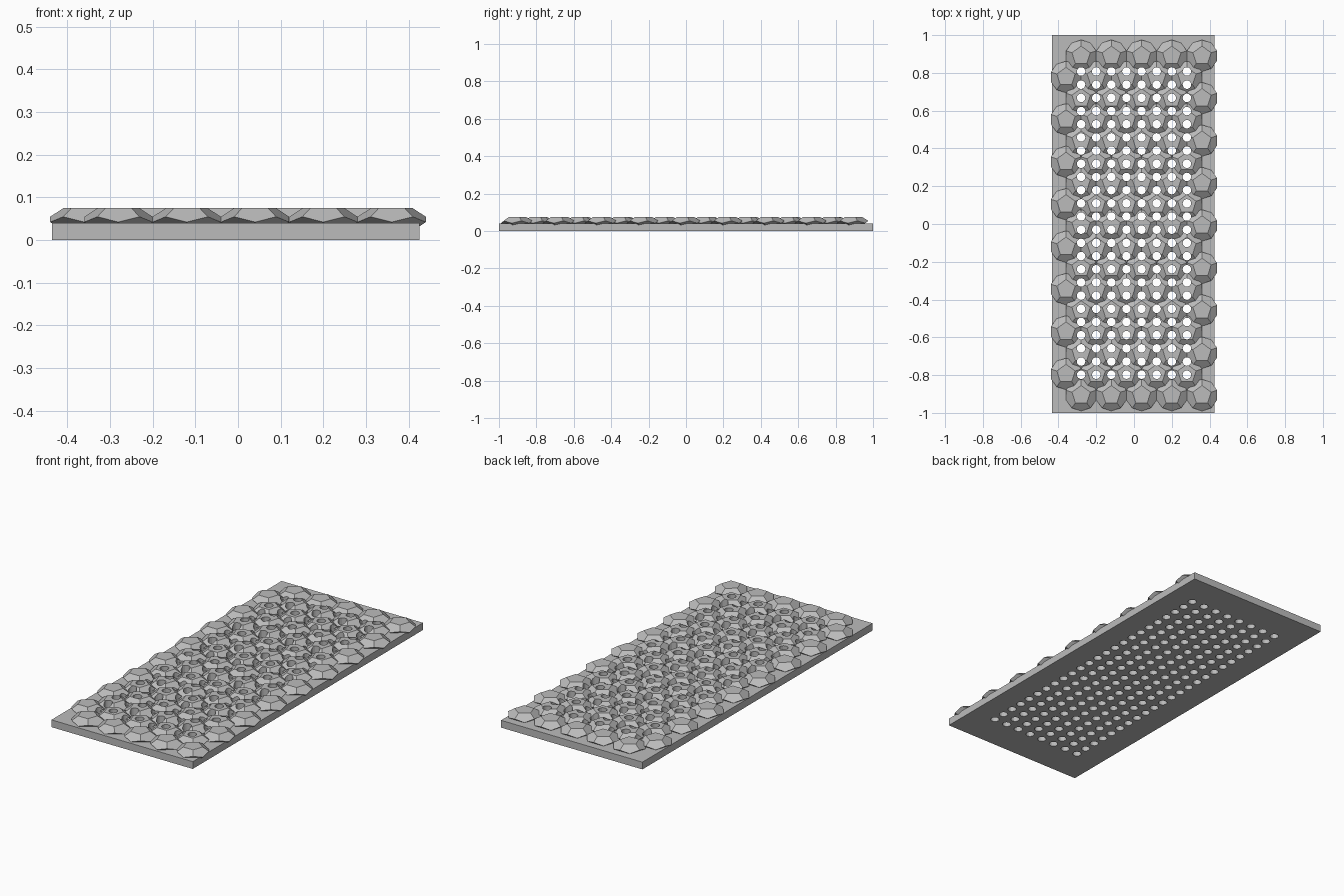
import bpy, bmesh, math
from mathutils import Vector

if "Cube" in bpy.data.objects:
    bpy.data.objects.remove(bpy.data.objects["Cube"], do_unlink=True)

grey = bpy.data.materials.new("light grey")
grey.use_nodes = True
colour = (0.5, 0.5, 0.5, 1)
grey.diffuse_color = colour
grey.node_tree.nodes["Principled BSDF"].inputs["Base Color"].default_value = colour


def finish(bm, name):
    bmesh.ops.recalc_face_normals(bm, faces=bm.faces)
    mesh = bpy.data.meshes.new(name)
    bm.to_mesh(mesh)
    bm.free()
    mesh.materials.append(grey)
    obj = bpy.data.objects.new(name, mesh)
    bpy.context.collection.objects.link(obj)
    return obj


def add_stud(bm, x, y):
    # squashed twelve-sided stone: four rings of five points, hulled
    rings = [(0.051, 0.075, 90), (0.084, 0.0545, 90), (0.084, 0.042, 270), (0.051, 0.021, 270)]
    verts = []
    for r, z, start in rings:
        for k in range(5):
            a = math.radians(start + 72 * k)
            verts.append(bm.verts.new((x + r * math.cos(a), y + r * math.sin(a), z)))
    bmesh.ops.convex_hull(bm, input=verts)


# base plate
bm = bmesh.new()
bmesh.ops.create_cube(bm, size=1)
for v in bm.verts:
    v.co = Vector((v.co.x * 0.86 - 0.005, v.co.y * 2, (v.co.z + 0.5) * 0.04))
plate = finish(bm, "base_plate")

# staggered rows of studs
bm = bmesh.new()
for row in range(17):
    shift = 0.08 * (row % 2)
    for col in range(5):
        add_stud(bm, -0.28 + 0.16 * col - shift, -0.906 + 0.1123 * row)
studs = finish(bm, "faceted_studs")

# drain hole cutters
bm = bmesh.new()
for row in range(24):
    for col in range(8):
        ret = bmesh.ops.create_cone(bm, cap_ends=True, segments=16, radius1=0.0225,
                                    radius2=0.0225, depth=0.3)
        bmesh.ops.translate(bm, verts=ret["verts"],
                            vec=(-0.28 + 0.08 * col, -0.798 + 0.0698 * row, 0))
cutter = finish(bm, "hole_cutter")
cutter.hide_render = True
cutter.hide_viewport = True
cutter.display_type = 'WIRE'

for obj in (plate, studs):
    mod = obj.modifiers.new("drain holes", 'BOOLEAN')
    mod.operation = 'DIFFERENCE'
    mod.object = cutter
    mod.solver = 'EXACT'
    mod.use_self = obj is studs
